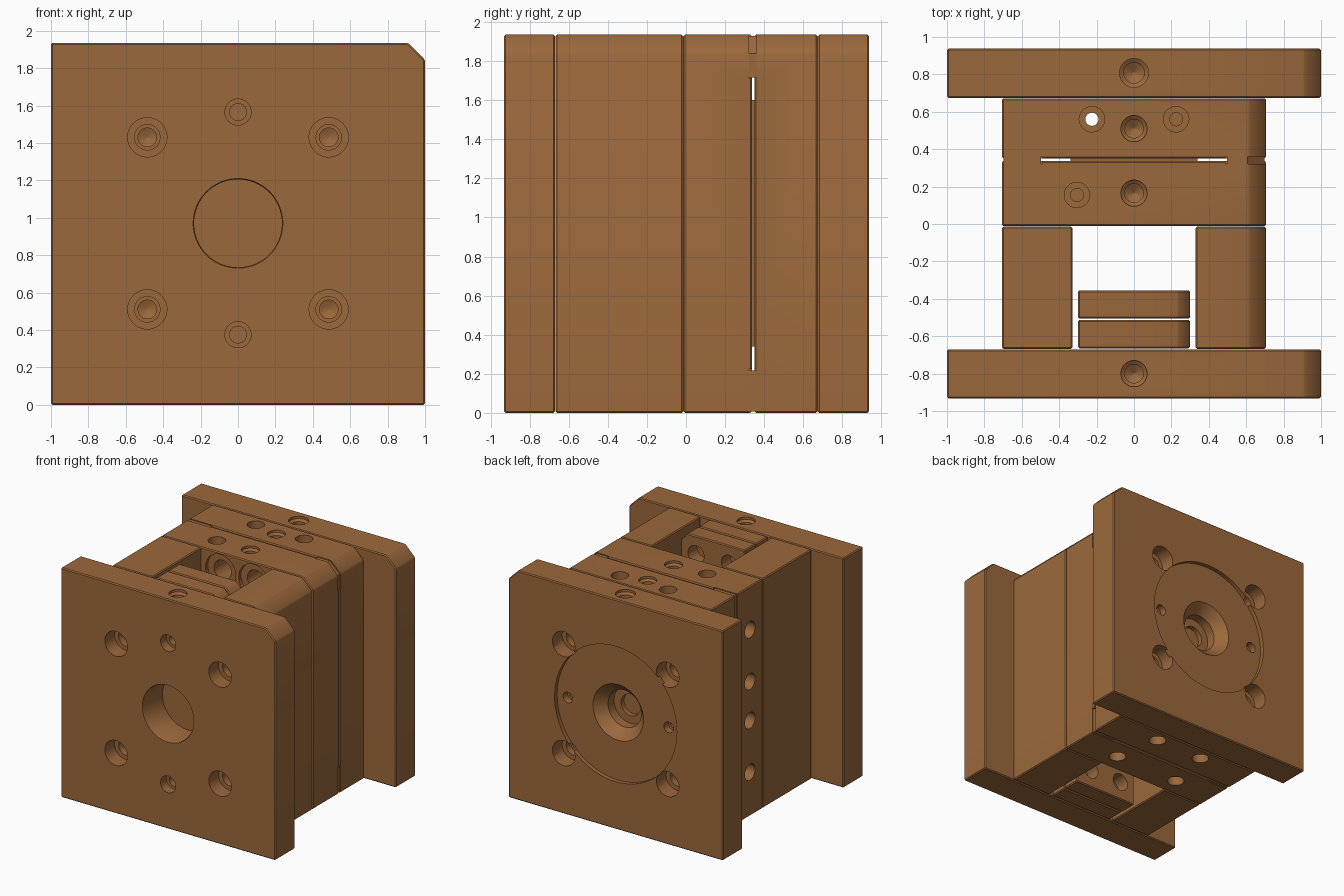
import bpy, bmesh
from math import sin, cos, pi
from mathutils import Vector

if "Cube" in bpy.data.objects:
    bpy.data.objects.remove(bpy.data.objects["Cube"])

mat = bpy.data.materials.new("brown_steel")
mat.diffuse_color = (0.33, 0.14, 0.045, 1)
mat.use_nodes = True
mat.node_tree.nodes["Principled BSDF"].inputs["Base Color"].default_value = mat.diffuse_color
H, ZC = 1.935, 0.97          # stack height, mould centre height


def new_object(name, bm):
    bmesh.ops.recalc_face_normals(bm, faces=bm.faces)
    me = bpy.data.meshes.new(name)
    bm.to_mesh(me)
    bm.free()
    ob = bpy.data.objects.new(name, me)
    bpy.context.collection.objects.link(ob)
    me.materials.append(mat)
    return ob


def apply_mods(ob):
    bpy.context.view_layer.objects.active = ob
    for m in list(ob.modifiers):
        bpy.ops.object.modifier_apply(modifier=m.name)


def block(name, x0, x1, y0, y1, z0=0.0, z1=H, chamfer=0.0, edge=0.008):
    """Slab along y, with an optional chamfer on its upper +x corner."""
    pts = [(x0, z0), (x1, z0)]
    pts += [(x1, z1 - chamfer), (x1 - chamfer, z1)] if chamfer else [(x1, z1)]
    pts.append((x0, z1))
    bm = bmesh.new()
    f = bm.faces.new([bm.verts.new((x, y0, z)) for x, z in pts])
    r = bmesh.ops.extrude_face_region(bm, geom=[f])
    bmesh.ops.translate(bm, vec=(0, y1 - y0, 0),
                        verts=[v for v in r["geom"] if isinstance(v, bmesh.types.BMVert)])
    ob = new_object(name, bm)
    if edge:
        b = ob.modifiers.new("edge", 'BEVEL')
        b.width, b.segments = edge, 1
        apply_mods(ob)
    return ob


def cut(target, cutter):
    m = target.modifiers.new("cut", 'BOOLEAN')
    m.operation, m.solver, m.object = 'DIFFERENCE', 'EXACT', cutter
    apply_mods(target)
    bpy.data.objects.remove(cutter)


def hole(target, loc, out, steps, n=40):
    """Turned hole entering at loc; steps = (radius, depth) profile."""
    q = Vector(out).to_track_quat('Z', 'Y')
    prof = [(steps[0][0], -0.03)] + list(steps)
    bm = bmesh.new()
    rings = [[bm.verts.new(Vector(loc) + q @ Vector((r * cos(2 * pi * i / n), r * sin(2 * pi * i / n), -d)))
              for i in range(n)] for r, d in prof]
    for a, b in zip(rings, rings[1:]):
        for i in range(n):
            j = (i + 1) % n
            bm.faces.new((a[i], a[j], b[j], b[i]))
    bm.faces.new(rings[0])
    bm.faces.new(rings[-1])
    cut(target, new_object("cutter", bm))


# Profiles of the repeated holes
SCREW = [(.105, .0), (.105, .13), (.068, .13), (.068, .19), (.05, .19), (.05, .22), (.004, .24)]
EYEBOLT = [(.07, 0), (.07, .02), (.05, .035), (.05, .17), (.004, .20)]
WATER = [(.068, 0), (.068, .12), (.035, .12), (.035, .3)]
PIN = [(.07, 0), (.07, .08), (.045, .08), (.045, .18)]
UP, DOWN, FRONT, BACK = (0, 0, 1), (0, 0, -1), (0, -1, 0), (0, 1, 0)

# Main plates and rails
front_plate = block("front_clamp_plate", -1, 1, -.932, -.67, chamfer=.09)
back_plate = block("back_clamp_plate", -1, 1, .674, .937, chamfer=.09)
core_plate = block("core_plate", -.705, .705, -.012, .338, chamfer=.09)
cavity_plate = block("cavity_plate", -.705, .705, .35, .672, chamfer=.09)
block("left_spacer_rail", -.705, -.33, -.668, -.014)
block("right_spacer_rail", .33, .705, -.668, -.014, chamfer=.09)
ejector_base = block("ejector_base_plate", -.3, .3, -.665, -.512, chamfer=.065)
ejector_retainer = block("ejector_retainer_plate", -.3, .3, -.506, -.355, chamfer=.065)

# Lifting holes in the top edges
for ob, y, s in ((front_plate, -.80, 1), (core_plate, .165, 1), (cavity_plate, .51, 1), (back_plate, .808, 1.1)):
    hole(ob, (0, y, H), UP, [(r * s, d) for r, d in EYEBOLT])

# Clamp plate screws
for x in (-.485, .485):
    for z in (ZC - .46, ZC + .46):
        hole(front_plate, (x, -.932, z), FRONT, SCREW)
        hole(back_plate, (x, .937, z), BACK, SCREW)

# Front plate: ejector rod opening and two guide holes
hole(front_plate, (0, -.932, ZC), FRONT, [(.24, 0), (.235, .01), (.235, .3)], 64)
for z in (ZC - .595, ZC + .595):
    hole(front_plate, (0, -.932, z), FRONT, PIN)

# Back plate: locating ring recess, sprue cone and two ring screws
hole(back_plate, (0, .937, ZC), BACK,
     [(.57, 0), (.57, .035), (.235, .035), (.155, .12), (.155, .2), (.09, .2), (.09, .24)], 96)
for x in (-.47, .47):
    hole(back_plate, (x, .902, ZC), BACK, [(.045, 0), (.045, .06), (.025, .06), (.025, .12)])

# Cooling holes: through the cavity plate, blind in the core plate
for x in (-.225, .225):
    hole(cavity_plate, (x, .56, H), UP, WATER[:3] + [(.035, 2.1)])
    hole(cavity_plate, (x, .56, 0), DOWN, WATER)
hole(core_plate, (-.305, .155, H), UP, WATER)
for x in (-.305, .305):
    hole(core_plate, (x, .155, 0), DOWN, WATER)
for dz in (-.6, -.165, .165, .6):
    hole(core_plate, (-.705, .155, ZC + dz), (-1, 0, 0), WATER)

# Return pin holes in the core plate and ejector plates
for x in (-.155, .155):
    for z in (ZC - .81, ZC + .81):
        hole(core_plate, (x, -.012, z), FRONT, [(.14, 0), (.14, .03), (.08, .03), (.08, .25)])
        hole(ejector_retainer, (x, -.355, z), BACK, [(.075, 0), (.075, .12)])

# Corner notches across the parting line, each filled by a pad
for side, xa, xb in (("left", -.705, -.49), ("right", .49, .705)):
    for lvl, za, zb in (("lower", 0, .225), ("upper", 1.71, H)):
        ext = lambda v, lim: v + .05 * (1 if v > 1 else -1) if v in lim else v
        for ob in (core_plate, cavity_plate):
            cut(ob, block("cutter", ext(xa, (-.705,)) , xb + (.05 if xb == .705 else 0), .322, .36,
                          ext(za, (0,)), ext(zb, (H,)), edge=0))
        block(f"{side}_{lvl}_corner_pad", xa + .007, xb - .007, .322, .36, za + .007, zb - .007,
              chamfer=.09 if (side, lvl) == ("right", "upper") else 0, edge=0)

# Cavity insert bridging the parting gap
block("cavity_insert", -.34, .34, .325, .363, .34, 1.6, edge=0)

# Smooth the round holes, keep plate edges crisp
for ob in bpy.context.scene.objects:
    bpy.ops.object.select_all(action='DESELECT')
    ob.select_set(True)
    bpy.context.view_layer.objects.active = ob
    bpy.ops.object.shade_smooth_by_angle(angle=0.5)
